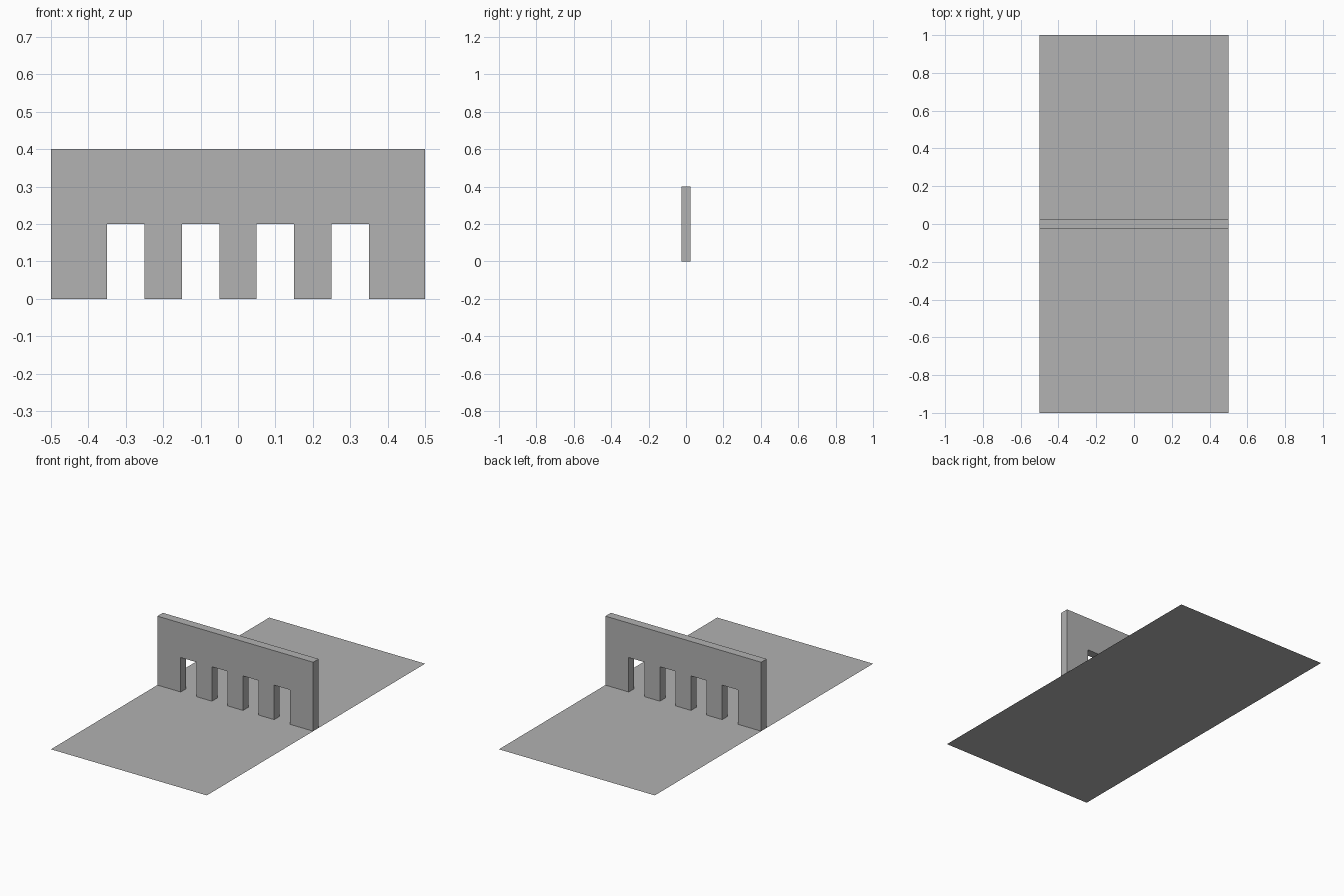
import bpy
import bmesh
from mathutils import Vector

cube = bpy.data.objects.get("Cube")
if cube:
    bpy.data.objects.remove(cube, do_unlink=True)

# Single flat grey
grey = bpy.data.materials.new("plain_grey")
grey.use_nodes = True
colour = (0.445, 0.445, 0.445, 1)
grey.diffuse_color = colour
grey.node_tree.nodes["Principled BSDF"].inputs["Base Color"].default_value = colour


def add_object(name, bm):
    mesh = bpy.data.meshes.new(name)
    bm.to_mesh(mesh)
    bm.free()
    mesh.materials.append(grey)
    obj = bpy.data.objects.new(name, mesh)
    bpy.context.collection.objects.link(obj)
    return obj


# Thin ground sheet, facing up
bm = bmesh.new()
bmesh.ops.create_grid(bm, x_segments=1, y_segments=1, size=1)
bmesh.ops.scale(bm, vec=Vector((0.5, 1, 1)), verts=bm.verts)
add_object("floor_sheet", bm)

# Wall outline with four square-headed openings along its foot
half_width, height, half_depth = 0.5, 0.4, 0.025
opening_half, opening_height = 0.05, 0.2
outline = [(-half_width, 0)]
for centre in (-0.3, -0.1, 0.1, 0.3):
    left, right = centre - opening_half, centre + opening_half
    outline += [(left, 0), (left, opening_height), (right, opening_height), (right, 0)]
outline += [(half_width, 0), (half_width, height), (-half_width, height)]

# Wall: outline extruded from front to back
bm = bmesh.new()
front = bm.faces.new([bm.verts.new((x, -half_depth, z)) for x, z in outline])
result = bmesh.ops.extrude_face_region(bm, geom=[front], use_keep_orig=True)
back_verts = [v for v in result["geom"] if isinstance(v, bmesh.types.BMVert)]
bmesh.ops.translate(bm, vec=Vector((0, 2 * half_depth, 0)), verts=back_verts)
bmesh.ops.recalc_face_normals(bm, faces=bm.faces)
add_object("arcade_wall", bm)
